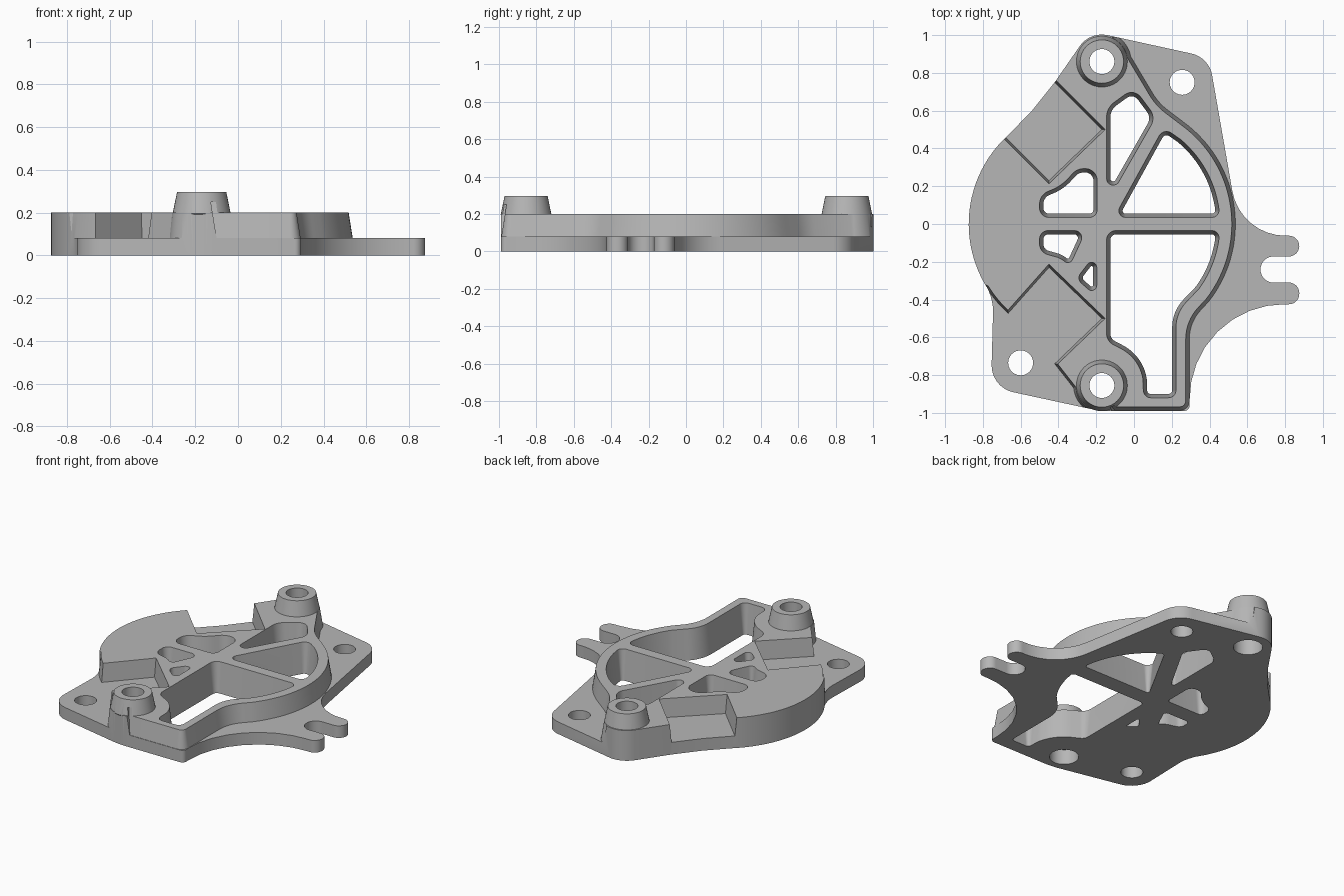
import bpy, bmesh
from math import cos, sin, radians, pi, sqrt
from mathutils import Vector

if "Cube" in bpy.data.objects:
    bpy.data.objects.remove(bpy.data.objects["Cube"], do_unlink=True)

metal = bpy.data.materials.new("cast_grey")
metal.use_nodes = True
grey = (0.47, 0.47, 0.47, 1)
metal.diffuse_color = grey
for node in metal.node_tree.nodes:
    if node.type == 'BSDF_PRINCIPLED':
        node.inputs["Base Color"].default_value = grey

TOP, LEDGE = 0.2, 0.08
BOSSES = [(-0.17, 0.86), (-0.17, -0.855)]
EARS = [(0.255, 0.75), (-0.6, -0.735)]


def arc(centre, r, a0, a1, n=10):
    """Points on a circle from angle a0 to a1 in degrees."""
    steps = [radians(a0 + (a1 - a0) * i / n) for i in range(n + 1)]
    return [(centre[0] + r * cos(a), centre[1] + r * sin(a)) for a in steps]


def rounded(points, n=8):
    """Closed outline; a third value on a point is its corner tangent length."""
    out = []
    for i, p in enumerate(points):
        c = Vector(p[:2])
        if len(p) < 3:
            out.append(c)
            continue
        a = (Vector(points[i - 1][:2]) - c).normalized()
        b = (Vector(points[(i + 1) % len(points)][:2]) - c).normalized()
        w = sqrt(max(0, (1 - a.dot(b)) / 2))
        for k in range(n + 1):
            t = k / n
            k0, k1, k2 = (1 - t) ** 2, 2 * t * (1 - t) * w, t * t
            out.append(c + (a * k0 + b * k2) * p[2] / (k0 + k1 + k2))
    out = [p for i, p in enumerate(out) if (p - out[i - 1]).length > 1e-4]
    area = sum(out[i - 1].cross(p) for i, p in enumerate(out))
    return out if area > 0 else out[::-1]


def grown(outline, d):
    """Outline moved outward by d."""
    ring = []
    for i, p in enumerate(outline):
        e = (p - outline[i - 1]).normalized()
        f = (outline[(i + 1) % len(outline)] - p).normalized()
        n1, n2 = Vector((e.y, -e.x)), Vector((f.y, -f.x))
        ring.append(p + (n1 + n2) * d / max(0.4, 1 + n1.dot(n2)))
    return ring


def stack(name, rings):
    """Closed solid through rings of (outline, z)."""
    bm = bmesh.new()
    loops = [[bm.verts.new((p[0], p[1], z)) for p in o] for o, z in rings]
    n = len(loops[0])
    for lo, hi in zip(loops, loops[1:]):
        for i in range(n):
            j = (i + 1) % n
            bm.faces.new((lo[i], lo[j], hi[j], hi[i]))
    bm.faces.new(loops[0][::-1])
    bm.faces.new(loops[-1])
    bmesh.ops.recalc_face_normals(bm, faces=bm.faces)
    mesh = bpy.data.meshes.new(name)
    bm.to_mesh(mesh)
    bm.free()
    mesh.materials.append(metal)
    ob = bpy.data.objects.new(name, mesh)
    bpy.context.collection.objects.link(ob)
    return ob


def drafted(name, points, z0, z1, rate=0.0, zref=0.0):
    """Prism whose walls lean outward by rate as z rises past zref."""
    o = rounded(points)
    return stack(name, [(grown(o, rate * (z - zref)), z) for z in (z0, z1)])


def disc(c, r):
    return arc(c, r, 0, 360, 40)[:-1]


def combine(body, tool, operation):
    mod = body.modifiers.new(operation.lower(), 'BOOLEAN')
    mod.operation, mod.solver, mod.object = operation, 'EXACT', tool
    bpy.context.view_layer.objects.active = body
    bpy.ops.object.modifier_apply(modifier=mod.name)
    bpy.data.objects.remove(tool, do_unlink=True)


# Full outline: mounting ears, forked tab and round left side
outline = [(-0.233, 1.02, 0.095), (0.397, 0.882, 0.095), (0.562, -0.062, 0.24),
           (0.875, -0.062, 0.055), (0.875, -0.172, 0.055),
           (0.67, -0.172, 0.068), (0.67, -0.31, 0.068),
           (0.875, -0.31, 0.055), (0.875, -0.425, 0.055),
           (0.295, -0.425, 0.5), (0.295, -0.99, 0.03), (-0.18, -0.99, 0.06),
           (-0.757, -0.865, 0.12), (-0.745, -0.42, 0.05)]
outline += arc((-0.24, 0), 0.635, 213, 132, 30) + [(-0.54, 0.6), (-0.42, 0.75)]
body = drafted("bracket_body", outline, 0, TOP)

# Cone bosses
for c in BOSSES:
    rings = [(disc(c, r), z) for r, z in ((0.1, 0.15), (0.136, 0.195), (0.115, 0.297))]
    combine(body, stack("boss", rings), 'UNION')

# Flange ledge around the right side, leaving the curved rim wall
ledge = [(-0.05, 1.2)] + arc(BOSSES[0], 0.155, 60, 10) + [(0.13, 0.64, 0.06)]
ledge += arc((-0.13, 0), 0.667, 54, -38, 30)
ledge += [(0.293, -0.52, 0.09), (0.293, -0.987, 0.05), (-0.1, -0.987),
          (-0.1, -1.2), (1.2, -1.2), (1.2, 1.2)]
combine(body, drafted("ledge_cut", ledge, LEDGE, 0.25, 0.16, LEDGE), 'DIFFERENCE')

# Lower left ear ledge with its notch, and the upper left notch
ear = [(-1.1, -0.3), (-0.85, -0.3)] + arc((-0.24, 0), 0.637, 212, 228)
ear += [(-0.45, -0.23), (-0.17, -0.5), (-0.42, -0.74)]
ear += arc(BOSSES[1], 0.15, 185, 245) + [(-0.22, -1.2), (-1.1, -1.2)]
notch = [(-0.17, 0.5), (-0.45, 0.23), (-0.85, 0.63), (-0.57, 0.9)]
for points in (ear, notch):
    combine(body, drafted("notch_cut", points, LEDGE, 0.25, 0.1, LEDGE), 'DIFFERENCE')

# Lightening pockets between the ribs
pockets = [
    [(-0.145, 0.11, 0.13), (0.115, 0.565, 0.05), (0, 0.72, 0.06), (-0.145, 0.615, 0.05)],
    [(-0.105, 0.035, 0.06), (0.157, 0.51, 0.05)]
    + arc((-0.13, 0), 0.585, 50, 10, 14) + [(0.457, 0.035, 0.045)],
    [(-0.5, 0.035, 0.05), (-0.195, 0.035, 0.04), (-0.195, 0.29, 0.06),
     (-0.3, 0.295, 0.04), (-0.385, 0.2, 0.06), (-0.5, 0.155, 0.05)],
    [(-0.5, -0.035, 0.045), (-0.255, -0.035, 0.06), (-0.34, -0.22, 0.035),
     (-0.39, -0.18, 0.025), (-0.5, -0.15, 0.045)],
    [(-0.197, -0.15, 0.08), (-0.305, -0.29, 0.035), (-0.197, -0.385, 0.06)],
    [(-0.145, -0.035, 0.05), (0.457, -0.035, 0.045)]
    + arc((-0.13, 0), 0.585, -10, -36) + [(0.222, -0.47, 0.08),
    (0.222, -0.92, 0.04), (0.05, -0.92, 0.04)]
    + arc(BOSSES[1], 0.22, 8, 62) + [(-0.145, -0.62, 0.04)],
]
for points in pockets:
    combine(body, drafted("pocket_cut", points, -0.02, 0.23, 0.1, TOP), 'DIFFERENCE')

# Bolt holes, with wider counterbores under the bosses
for c in BOSSES:
    combine(body, stack("bore_cut", [(disc(c, 0.088), -0.05), (disc(c, 0.088), 0.1)]), 'DIFFERENCE')
for c in BOSSES + EARS:
    combine(body, stack("hole_cut", [(disc(c, 0.066), -0.1), (disc(c, 0.066), 0.4)]), 'DIFFERENCE')

# Smooth curved walls, sharp edges
bpy.ops.object.select_all(action='DESELECT')
body.select_set(True)
bpy.context.view_layer.objects.active = body
bpy.ops.object.shade_smooth_by_angle(angle=radians(28))
